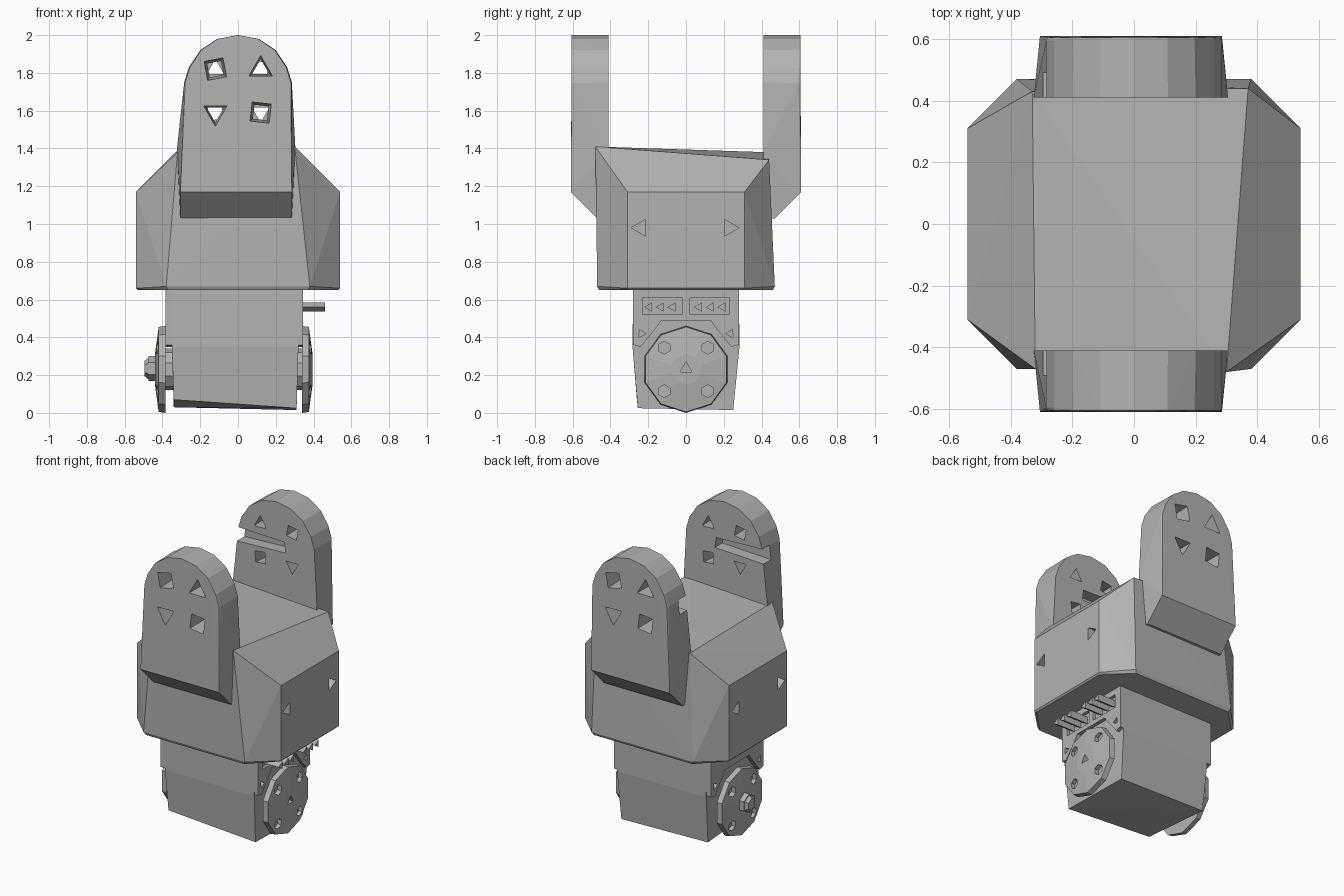
import bpy, bmesh
from math import sin, cos, pi
from mathutils import Vector

cube = bpy.data.objects.get("Cube")
if cube:
    bpy.data.objects.remove(cube, do_unlink=True)

grey = bpy.data.materials.new("plain grey")
grey.use_nodes = True
colour = (0.45, 0.45, 0.45, 1)
grey.diffuse_color = colour
grey.node_tree.nodes["Principled BSDF"].inputs["Base Color"].default_value = colour


def finish(name, bm):
    bmesh.ops.recalc_face_normals(bm, faces=bm.faces)
    mesh = bpy.data.meshes.new(name)
    bm.to_mesh(mesh)
    bm.free()
    mesh.materials.append(grey)
    obj = bpy.data.objects.new(name, mesh)
    bpy.context.collection.objects.link(obj)
    return obj


def hull(name, points):
    """Flat-faced convex solid around some points."""
    bm = bmesh.new()
    for p in points:
        bm.verts.new(p)
    res = bmesh.ops.convex_hull(bm, input=bm.verts[:])
    spare = {g for key in ("geom_interior", "geom_unused") for g in res[key]
             if isinstance(g, bmesh.types.BMVert)}
    bmesh.ops.delete(bm, geom=list(spare), context='VERTS')
    bmesh.ops.dissolve_limit(bm, angle_limit=0.01, verts=bm.verts[:], edges=bm.edges[:])
    return finish(name, bm)


def box(name, x0, x1, y0, y1, z0, z1):
    return hull(name, [(x, y, z) for x in (x0, x1) for y in (y0, y1) for z in (z0, z1)])


def ring(axis, at, u, z, r, sides, turn=0.0):
    """Regular polygon facing along x or y; the first corner points up."""
    pts = []
    for i in range(sides):
        a = turn + 2 * pi * i / sides
        v, h = u + r * sin(a), z + r * cos(a)
        pts.append((at, v, h) if axis == 'x' else (v, at, h))
    return pts


def rod(name, axis, a0, a1, u, z, r, sides, turn=0.0, r_end=None):
    return hull(name, ring(axis, a0, u, z, r, sides, turn)
                + ring(axis, a1, u, z, r_end or r, sides, turn))


def cut(target, cutters):
    """Subtract the cutters, bake the result and remove them."""
    for c in cutters:
        mod = target.modifiers.new("cut", 'BOOLEAN')
        mod.operation = 'DIFFERENCE'
        mod.solver = 'EXACT'
        mod.object = c
        c.hide_render = True
    bpy.context.view_layer.update()
    dg = bpy.context.evaluated_depsgraph_get()
    mesh = bpy.data.meshes.new_from_object(target.evaluated_get(dg))
    target.modifiers.clear()
    target.data = mesh
    for c in cutters:
        bpy.data.objects.remove(c, do_unlink=True)


# Main housing: chamfered block with sloping shoulders
points = [(-0.32, -0.47, 1.38), (0.30, -0.48, 1.41), (-0.33, 0.43, 1.38), (0.37, 0.44, 1.34)]
for sx in (-1, 1):
    for sy in (-1, 1):
        points += [(sx * 0.54, sy * 0.31, 0.66), (sx * 0.54, sy * 0.31, 1.17),
                   (sx * 0.38, sy * 0.47, 0.67), (sx * 0.37, sy * 0.46, 0.65),
                   (sx * 0.53, sy * 0.30, 0.65)]
housing = hull("housing", points)
cut(housing, [rod("hole_cutter", 'x', s * 0.45, s * 0.60, y, 0.98, 0.05, 3, t)
              for s in (-1, 1) for y, t in ((-0.24, -pi / 2), (0.23, pi / 2))])

# Fork arms: rounded tops, sloping undersides, screw holes and a cable slot
half = [(0.285, 1.75), (0.26, 1.83), (0.2, 1.92), (0.11, 1.98), (0.0, 2.0)]
top = half + [(-x, z) for x, z in half]
for s, name in ((-1, "front_arm"), (1, "back_arm")):
    pts = [(x * 0.98, s * 0.605, z) for x, z in top]
    pts += [(x, s * 0.41, z) for x, z in top]
    pts += [(x, s * 0.595, z - 0.005) for x, z in top]
    for x in (-0.305, 0.285):
        pts += [(x, s * 0.61, 1.17), (x, s * 0.47, 1.03), (x, s * 0.41, 1.03)]
    pts += [(-0.325, s * 0.41, 1.38), (0.305, s * 0.41, 1.38)]
    arm = hull(name, pts)
    holes = [(-1, 1.82, 4, 0.6), (1, 1.82, 3, 0.0), (-1, 1.59, 3, pi), (1, 1.59, 4, 0.9)]
    cutters = [rod("hole_cutter", 'y', s * 0.64, s * 0.38, -s * x * 0.12, z, 0.075, n,
                   -s * t, 0.05) for x, z, n, t in holes]
    cutters.append(hull("slot_cutter", [(x, s * y, z) for y in (0.38, 0.49) for x, z in
                        ((-0.4, 1.65), (0.07, 1.67), (0.06, 1.74), (-0.4, 1.755))]))
    cut(arm, cutters)

# Motor body with tapered lower half and slanted base
pts = []
for sy in (-1, 1):
    pts += [(-0.35, sy * 0.28, 0.68), (0.32, sy * 0.28, 0.68),
            (-0.35, sy * 0.283, 0.35), (0.32, sy * 0.283, 0.35)]
pts += [(-0.34, -0.26, 0.07), (0.31, -0.255, 0.025), (-0.34, 0.25, 0.03), (0.31, 0.25, 0.015)]
hull("motor_body", pts)


def side_plate(name, x0, x1):
    """Upper cover whose lower edge curves around the horn."""
    edge = [(0.28, 0.66), (0.28, 0.36), (0.24, 0.35), (0.15, 0.46), (0.13, 0.49)]
    outline = edge + [(-y, z) for y, z in reversed(edge)]
    bm = bmesh.new()
    face = bm.faces.new([bm.verts.new((x0, y, z)) for y, z in outline])
    ext = bmesh.ops.extrude_face_region(bm, geom=[face])
    bmesh.ops.translate(bm, vec=Vector((x1 - x0, 0, 0)),
                        verts=[g for g in ext["geom"] if isinstance(g, bmesh.types.BMVert)])
    plate = finish(name, bm)
    cut(plate, [rod("hole_cutter", 'x', x0, x1 + (x1 - x0), s * 0.235, 0.42, 0.025, 3, s * 0.5)
                for s in (-1, 1)])
    return plate


left_plate = side_plate("left_cover", 0.30, 0.345)
right_plate = side_plate("right_cover", -0.34, -0.385)

# Connector sockets and pins
cut(left_plate, [box("socket_cutter", 0.325, 0.4, min(s * 0.02, s * 0.23),
                     max(s * 0.02, s * 0.23), 0.52, 0.61) for s in (-1, 1)])
for s in (-1, 1):
    for i in range(3):
        rod("connector_pin", 'x', 0.31, 0.46, s * (0.07 + 0.062 * i), 0.56, 0.028, 3, -pi / 2)

# Output horns: ten-sided discs on inner hubs, with screw holes
for s, name, x0, hub in ((1, "left_horn", 0.34, 0.30), (-1, "right_horn", 0.385, 0.33)):
    pts = ring('x', s * x0, 0, 0.23, 0.23, 10, pi)
    pts += ring('x', s * (x0 + 0.035), 0, 0.23, 0.225, 10, pi)
    pts += ring('x', s * (x0 + 0.055), 0, 0.23, 0.08, 10, pi)
    horn = hull(name, pts)
    cutters = [rod("hole_cutter", 'x', s * (x0 + 0.015), s * (x0 + 0.1), y, 0.23 + z,
                   0.034, 6) for y in (-0.115, 0.115) for z in (-0.115, 0.115)]
    if s > 0:
        cutters.append(rod("hole_cutter", 'x', x0 + 0.02, x0 + 0.1, 0, 0.235, 0.035, 3))
    cut(horn, cutters)
    rod(name + "_hub", 'x', s * hub, s * (x0 + 0.01), 0, 0.23, 0.11, 10)

# Retaining bolt
rod("horn_bolt", 'x', -0.42, -0.475, 0, 0.235, 0.065, 6)
rod("horn_bolt_tip", 'x', -0.47, -0.495, 0, 0.235, 0.06, 6, 0, 0.04)
